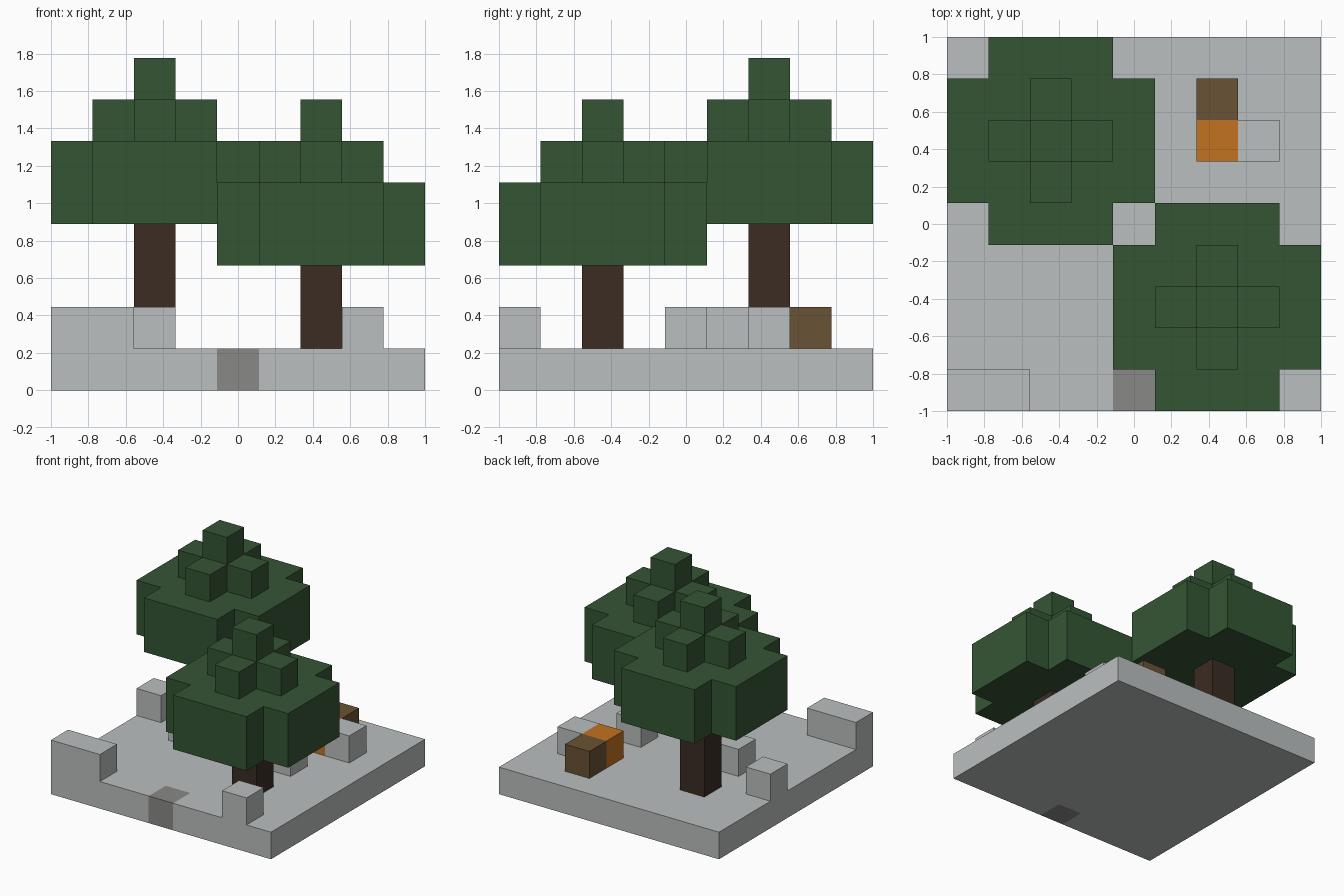
import bpy, bmesh, math
from mathutils import Vector

if "Cube" in bpy.data.objects:
    bpy.data.objects.remove(bpy.data.objects["Cube"], do_unlink=True)

N = 9              # blocks along each side of the plot
U = 2 / N          # block size


def material(name, rgb):
    m = bpy.data.materials.new(name)
    m.use_nodes = True
    m.diffuse_color = (*rgb, 1)
    m.node_tree.nodes["Principled BSDF"].inputs["Base Color"].default_value = (*rgb, 1)
    return m


STONE = material("light grey stone", (0.497, 0.521, 0.521))
DARK = material("dark grey stone", (0.25, 0.254, 0.242))
LEAF = material("leaf green", (0.034, 0.091, 0.034))
BARK = material("dark bark", (0.044, 0.025, 0.017))
BROWN = material("brown wood", (0.144, 0.084, 0.035))
ORANGE = material("orange", (0.539, 0.171, 0.015))


def blocks(name, cells, mat):
    """Join unit blocks into one clean shell, leaving out the inner faces."""
    cells = set(cells)
    bm = bmesh.new()
    for cell in cells:
        centre = Vector((cell[0] - N // 2, cell[1] - N // 2, cell[2] + 0.5))
        for axis in range(3):
            for sign in (-1, 1):
                step = [0, 0, 0]
                step[axis] = sign
                if tuple(c + s for c, s in zip(cell, step)) in cells:
                    continue
                out = Vector(step) / 2
                a, b = Vector((0, 0, 0)), Vector((0, 0, 0))
                a[(axis + 1) % 3] = 0.5
                b[(axis + 2) % 3] = 0.5 * sign
                ring = (-a - b, a - b, a + b, b - a)
                bm.faces.new([bm.verts.new((centre + out + r) * U) for r in ring])
    bmesh.ops.remove_doubles(bm, verts=bm.verts, dist=U / 100)
    bmesh.ops.dissolve_limit(bm, angle_limit=math.radians(1),
                             verts=bm.verts, edges=bm.edges)
    mesh = bpy.data.meshes.new(name)
    bm.to_mesh(mesh)
    bm.free()
    mesh.materials.append(mat)
    obj = bpy.data.objects.new(name, mesh)
    bpy.context.collection.objects.link(obj)
    return obj


def tree(name, i, j, crown):
    """Trunk with a crown of two wide layers, a cross and a tip."""
    blocks(name + "_trunk", [(i, j, k) for k in range(1, crown)], BARK)
    around = [(x, y) for x in range(-2, 3) for y in range(-2, 3)]
    reach = (3, 3, 1, 0)   # diamond reach of each layer
    blocks(name + "_leaves",
           [(i + x, j + y, crown + k) for k, r in enumerate(reach)
            for x, y in around if abs(x) + abs(y) <= r], LEAF)


# Ground slab with one darker block set into the front edge
inset = (4, 0, 0)
blocks("ground", [(i, j, 0) for i in range(N) for j in range(N)
                  if (i, j, 0) != inset], STONE)
blocks("dark_ground_block", [inset], DARK)

# Loose stones on the ground
blocks("front_wall", [(0, 0, 1), (1, 0, 1)], STONE)
for n, (i, j) in enumerate([(7, 0), (0, 5), (2, 4), (6, 4), (7, 6)], 1):
    blocks(f"stone_{n}", [(i, j, 1)], STONE)

# Coloured blocks
blocks("orange_block", [(6, 6, 1)], ORANGE)
blocks("brown_block", [(6, 7, 1)], BROWN)

# Trees
tree("tall_tree", 2, 6, 4)
tree("short_tree", 6, 2, 3)
